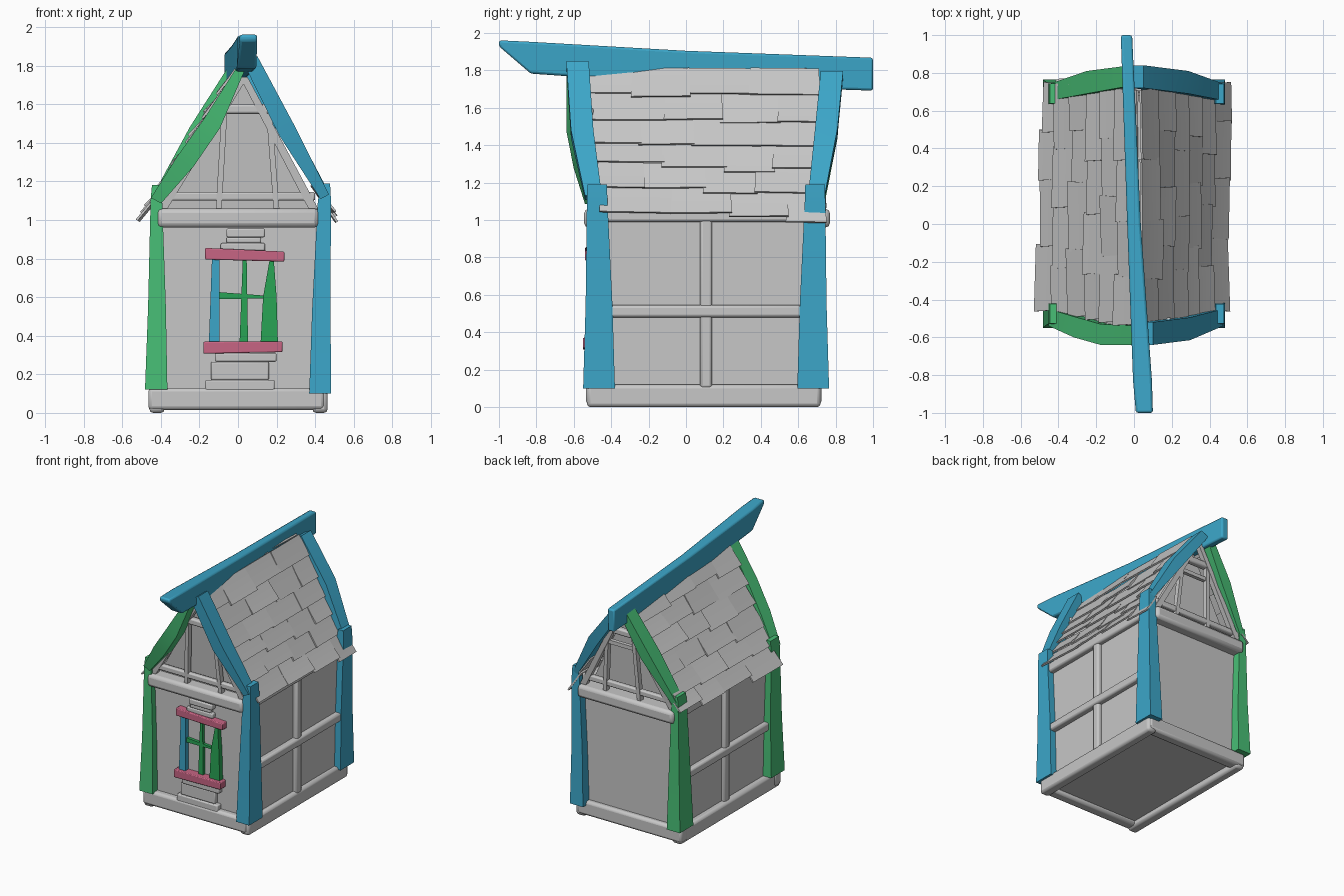
import bpy, bmesh, random
from math import radians
from mathutils import Vector

random.seed(4)
if "Cube" in bpy.data.objects:
    bpy.data.objects.remove(bpy.data.objects["Cube"])


def material(name, rgb):
    m = bpy.data.materials.new(name)
    m.use_nodes = True
    m.diffuse_color = (*rgb, 1)
    m.node_tree.nodes["Principled BSDF"].inputs["Base Color"].default_value = (*rgb, 1)
    return m


GREY = material("plain grey", (0.57, 0.57, 0.57))
BLUE = material("timber blue", (0.045, 0.38, 0.58))
GREEN = material("timber green", (0.065, 0.52, 0.18))
DEEP_GREEN = material("window green", (0.022, 0.37, 0.09))
PINK = material("sill pink", (0.57, 0.13, 0.23))

X, Y, Z = Vector((1, 0, 0)), Vector((0, 1, 0)), Vector((0, 0, 1))


def finish(bm, name, mat, bevel=0):
    bmesh.ops.recalc_face_normals(bm, faces=bm.faces)
    mesh = bpy.data.meshes.new(name)
    bm.to_mesh(mesh)
    bm.free()
    mesh.materials.append(mat)
    ob = bpy.data.objects.new(name, mesh)
    bpy.context.collection.objects.link(ob)
    if bevel:
        mod = ob.modifiers.new("worn edges", "BEVEL")
        mod.width, mod.segments = bevel, 2
    bpy.ops.object.select_all(action="DESELECT")
    ob.select_set(True)
    bpy.context.view_layer.objects.active = ob
    bpy.ops.object.shade_smooth_by_angle(angle=radians(35))
    return ob


def loft(name, mat, u, v, sections, bevel=0):
    """Skin rectangular sections (x, y, z, half size on u, half size on v)."""
    bm = bmesh.new()
    rings = []
    for x, y, z, a, b in sections:
        c = Vector((x, y, z))
        rings.append([bm.verts.new(c + u * a * i + v * b * j)
                      for i, j in ((-1, -1), (1, -1), (1, 1), (-1, 1))])
    for r, s in zip(rings, rings[1:]):
        for k in range(4):
            n = (k + 1) % 4
            bm.faces.new((r[k], r[n], s[n], s[k]))
    bm.faces.new(rings[0])
    bm.faces.new(rings[-1])
    return finish(bm, name, mat, bevel)


def box(name, mat, x0, x1, y0, y1, z0, z1, bevel=0):
    cx, cy, a, b = (x0 + x1) / 2, (y0 + y1) / 2, (x1 - x0) / 2, (y1 - y0) / 2
    return loft(name, mat, X, Y, [(cx, cy, z0, a, b), (cx, cy, z1, a, b)], bevel)


# House body and attic, the attic ends set back behind the gable framing
box("house_walls", GREY, -0.41, 0.43, -0.485, 0.685, 0.045, 1.06)
loft("attic", GREY, X, Y, [(0, 0.10, 1.04, 0.38, 0.54), (0.03, 0.09, 1.73, 0.01, 0.59)])

# Foundation beams
for name, y in (("front", -0.49), ("back", 0.68)):
    box(name + "_base_beam", GREY, -0.465, 0.45, y - 0.045, y + 0.045, 0.015, 0.13, 0.02)
for name, x in (("left", 0.425), ("right", -0.42)):
    box(name + "_base_beam", GREY, x - 0.04, x + 0.04, -0.53, 0.72, 0.0, 0.12, 0.02)

# Frame timbers on the side walls
for name, x in (("left", 0.44), ("right", -0.415)):
    box(name + "_side_rail", GREY, x - 0.035, x + 0.035, -0.46, 0.645, 0.48, 0.545, 0.015)
    box(name + "_side_stud", GREY, x - 0.025, x + 0.025, 0.075, 0.14, 0.1, 1.04, 0.015)
    box(name + "_eave_beam", GREY, x - 0.03, x + 0.03, -0.50, 0.70, 0.99, 1.07, 0.015)

# Gable framing at both ends
for name, y, s in (("front", -0.49, -1), ("back", 0.715, 1)):
    box(name + "_tie_beam", GREY, -0.42, 0.42, y - 0.055, y + 0.055, 0.96, 1.06, 0.025)
    box(name + "_upper_tie", GREY, -0.40, 0.40, y - 0.02, y + 0.02, 1.10, 1.145, 0.01)
    box(name + "_collar_beam", GREY, -0.09, 0.20, y + s * 0.03 - 0.025,
        y + s * 0.03 + 0.025, 1.55, 1.60, 0.012)
    for side, x0, x1 in (("left", 0.20, 0.16), ("right", -0.10, -0.07)):
        loft(f"{name}_{side}_gable_stud", GREY, X, Y,
             [(x0, y, 1.05, 0.015, 0.02), (x1, y + s * 0.03, 1.57, 0.015, 0.02)])
    for side, x in (("left", 0.39), ("right", -0.39)):
        loft(f"{name}_{side}_inner_rafter", GREY, X, Y,
             [(x, y, 1.06, 0.025, 0.02), (0.03, y + s * 0.05, 1.74, 0.02, 0.02)])
box("back_lower_collar", GREY, -0.08, 0.17, 0.72, 0.75, 1.45, 1.48)

# Corner posts, wide at the foot
POSTS = (("left", BLUE, [(0.426, 0.10, 0.057), (0.432, 0.55, 0.047),
                         (0.448, 1.10, 0.034), (0.455, 1.19, 0.022)]),
         ("right", GREEN, [(-0.424, 0.12, 0.058), (-0.42, 0.55, 0.046),
                           (-0.423, 1.10, 0.03), (-0.428, 1.18, 0.018)]))
for name, mat, levels in POSTS:
    for end, y, lean in (("front", -0.465, -0.01), ("back", 0.68, 0.01)):
        loft(f"{name}_{end}_post", mat, X, Y,
             [(x, y + lean * (z > 1), z, half, 0.088 - 0.03 * z)
              for x, z, half in levels])


# Bargeboard rafters leaning outwards at the top
def rafter(name, mat, s, sections):
    loft(name, mat, Vector((s * 0.88, 0, 0.48)), Y, sections)


rafter("left_front_rafter", BLUE, 1, [
    (0.45, -0.495, 1.12, 0.025, 0.045), (0.255, -0.555, 1.46, 0.047, 0.06),
    (0.065, -0.58, 1.83, 0.04, 0.06)])
rafter("right_front_rafter", GREEN, -1, [
    (-0.425, -0.495, 1.10, 0.03, 0.045), (-0.275, -0.545, 1.30, 0.05, 0.055),
    (-0.135, -0.585, 1.50, 0.048, 0.055), (0.055, -0.59, 1.86, 0.015, 0.05)])
rafter("left_back_rafter", BLUE, 1, [
    (0.45, 0.70, 1.14, 0.02, 0.045), (0.25, 0.75, 1.47, 0.043, 0.06),
    (0.02, 0.78, 1.78, 0.035, 0.06)])
rafter("right_back_rafter", GREEN, -1, [
    (-0.42, 0.70, 1.12, 0.022, 0.045), (-0.21, 0.75, 1.46, 0.045, 0.06),
    (-0.03, 0.78, 1.77, 0.03, 0.055)])

# Ridge log with a slanted nose
loft("ridge_beam", BLUE, X, Z, [
    (-0.04, 1.0, 1.78, 0.03, 0.088), (0.0, 0.0, 1.815, 0.036, 0.09),
    (0.045, -0.83, 1.868, 0.05, 0.085), (0.055, -1.0, 1.945, 0.045, 0.016)], 0.012)

# Uneven, slightly warped and overlapping shingles
ROWS, COLS = 6, 4
for side, s, ridge_x in (("left", 1, 0.038), ("right", -1, 0.015)):
    top, eave = Vector((ridge_x, 0, 1.81)), Vector((s * 0.465, 0, 1.04))
    slope = eave - top
    normal = Vector((-slope.z * s, 0, slope.x * s)).normalized()
    for row in range(ROWS):
        t0, t1 = row / ROWS, (row + 1) / ROWS + 0.03
        start, stop = -0.53 + 0.09 * t0, 0.71 + 0.04 * t0
        shift = 0.07 if row % 2 else -0.05
        edges = [start] + [start + (stop - start) * c / COLS + shift
                           + random.uniform(-0.03, 0.03) for c in range(1, COLS)] + [stop]
        for col in range(COLS):
            a, b = edges[col], edges[col + 1]
            mid = (a + b) / 2
            skew = 1 + 0.06 * s * (mid - 0.1)
            drop = random.uniform(-0.02, 0.02)
            lift = random.uniform(0.01, 0.03)
            across = (Y + normal * random.uniform(-0.04, 0.04)).normalized()
            sections = []
            for f, out in ((0, 0.0), (0.5, lift * 0.4), (1, lift)):
                p = top + slope * (t0 + (t1 - t0) * f + drop * f) * skew + normal * out
                sections.append((p.x, mid, p.z, (b - a) / 2 + 0.008 * f, 0.006))
            loft(f"{side}_shingle_{row}_{col}", GREY, across, normal, sections)

# Window lintel and sill, slightly crooked
loft("window_lintel", PINK, Y, Z, [(-0.17, -0.505, 0.825, 0.035, 0.03),
                                   (0.24, -0.505, 0.81, 0.035, 0.026)], 0.006)
loft("window_sill", PINK, Y, Z, [(-0.18, -0.51, 0.338, 0.042, 0.031),
                                 (0.23, -0.51, 0.343, 0.042, 0.028)], 0.006)

# Window jambs and glazing bars
loft("window_right_jamb", BLUE, X, Y, [(-0.123, -0.495, 0.36, 0.028, 0.03),
                                       (-0.115, -0.495, 0.80, 0.02, 0.03)])
loft("window_left_jamb", DEEP_GREEN, X, Y, [(0.162, -0.495, 0.36, 0.045, 0.03),
                                            (0.165, -0.495, 0.60, 0.035, 0.03),
                                            (0.175, -0.495, 0.80, 0.01, 0.025)])
loft("window_mullion", DEEP_GREEN, X, Y, [(0.03, -0.49, 0.36, 0.022, 0.02),
                                          (0.035, -0.49, 0.80, 0.01, 0.02)])
loft("window_crossbar", DEEP_GREEN, Y, Z, [(-0.10, -0.49, 0.608, 0.018, 0.018),
                                           (0.15, -0.49, 0.60, 0.018, 0.007)])

# Planks stacked above and below the window
for i, (x0, x1, z0, z1) in enumerate((
        (-0.09, 0.14, 0.84, 0.88), (-0.06, 0.14, 0.91, 0.955), (-0.06, 0.12, 0.88, 0.91),
        (-0.12, 0.20, 0.265, 0.31), (-0.14, 0.16, 0.17, 0.265), (-0.17, 0.19, 0.10, 0.17))):
    box(f"window_plank_{i + 1}", GREY, x0, x1, -0.52 - 0.01 * (i % 2), -0.47, z0, z1, 0.008)
